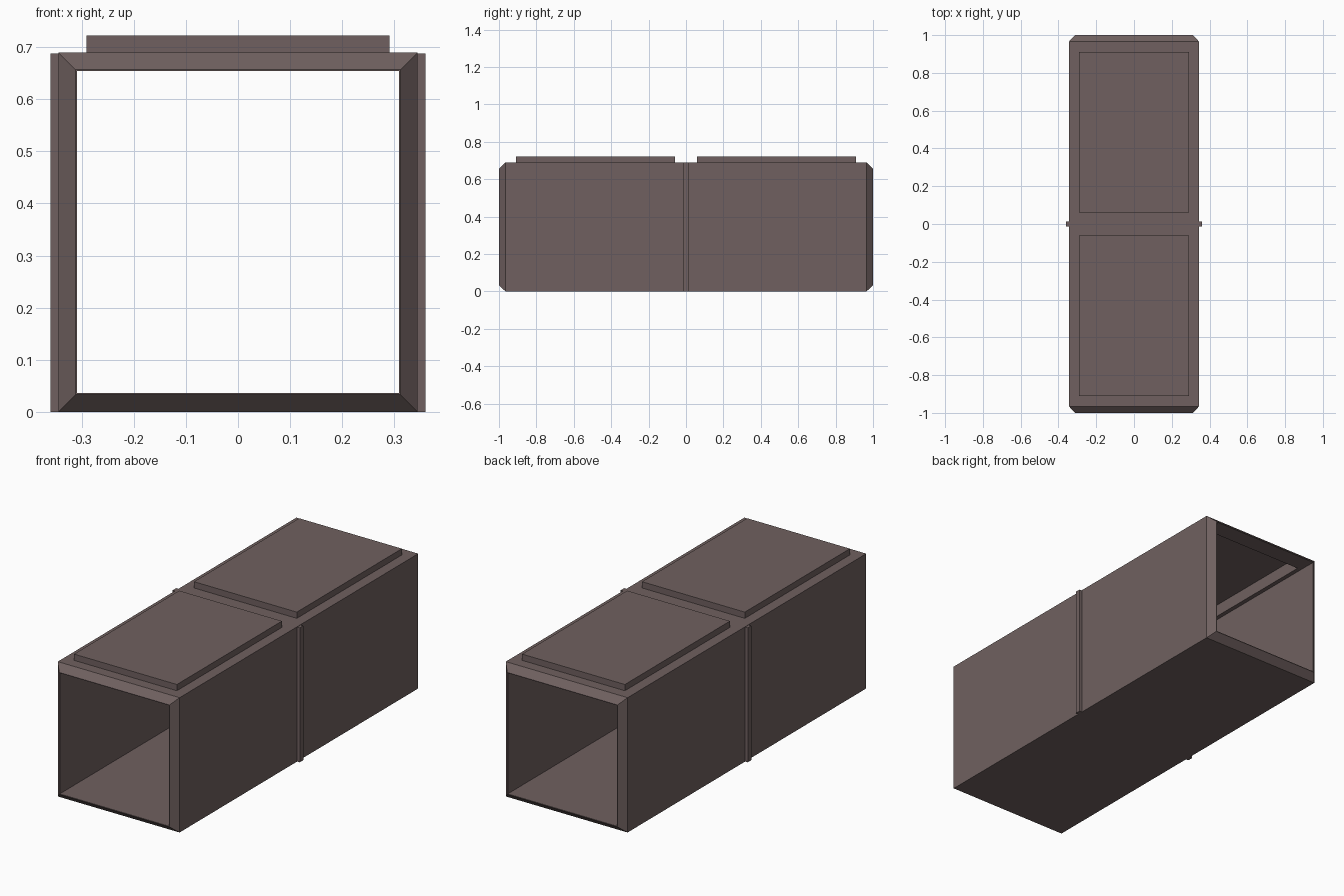
import bpy, bmesh

if "Cube" in bpy.data.objects:
    bpy.data.objects.remove(bpy.data.objects["Cube"])

mat = bpy.data.materials.new("dull brown metal")
mat.diffuse_color = (0.160, 0.118, 0.116, 1)
mat.use_nodes = True
mat.node_tree.nodes["Principled BSDF"].inputs["Base Color"].default_value = mat.diffuse_color

H = 0.345  # half the outer width and height


def finish(name, bm):
    bmesh.ops.recalc_face_normals(bm, faces=bm.faces)
    me = bpy.data.meshes.new(name)
    bm.to_mesh(me)
    bm.free()
    me.materials.append(mat)
    ob = bpy.data.objects.new(name, me)
    bpy.context.collection.objects.link(ob)
    return ob


def box(name, lo, hi):
    bm = bmesh.new()
    bmesh.ops.create_cube(bm, size=1)
    for v in bm.verts:
        v.co = [(a + b) / 2 + c * (b - a) for a, b, c in zip(lo, hi, v.co)]
    return finish(name, bm)


def cut(ob, cutter):
    m = ob.modifiers.new("opening", "BOOLEAN")
    m.operation = "DIFFERENCE"
    m.solver = "EXACT"
    m.object = cutter


# Square duct: rings (y, half width) run along the outside and back inside
rings = [(-0.965, H), (0.965, H), (1, 0.312), (1, 0.309), (-1, 0.309), (-1, 0.312)]
bm = bmesh.new()
loops = [[bm.verts.new((sx * w, y, H + sz * w))
          for sx, sz in ((-1, -1), (1, -1), (1, 1), (-1, 1))] for y, w in rings]
for a, b in zip(loops, loops[1:] + loops[:1]):
    for i in range(4):
        j = (i + 1) % 4
        bm.faces.new((a[i], a[j], b[j], b[i]))
duct = finish("duct_shell", bm)

# Raised hollow roof hatches, open to the inside
for side, y0, y1 in (("front", -0.91, -0.06), ("back", 0.06, 0.91)):
    lid = box(side + "_roof_hatch", (-0.291, y0, 0.69), (0.291, y1, 0.722))
    cutter = box(side + "_hatch_cutter", (-0.287, y0 + 0.004, 0.6), (0.287, y1 - 0.004, 0.717))
    cutter.hide_render = True
    cutter.display_type = "WIRE"
    cut(duct, cutter)
    cut(lid, cutter)

# Vertical seam ribs on both side walls
for side, s in (("left", -1), ("right", 1)):
    xs = sorted((s * 0.34, s * 0.36))
    box(side + "_seam_rib", (xs[0], -0.014, 0), (xs[1], 0.014, 0.688))
